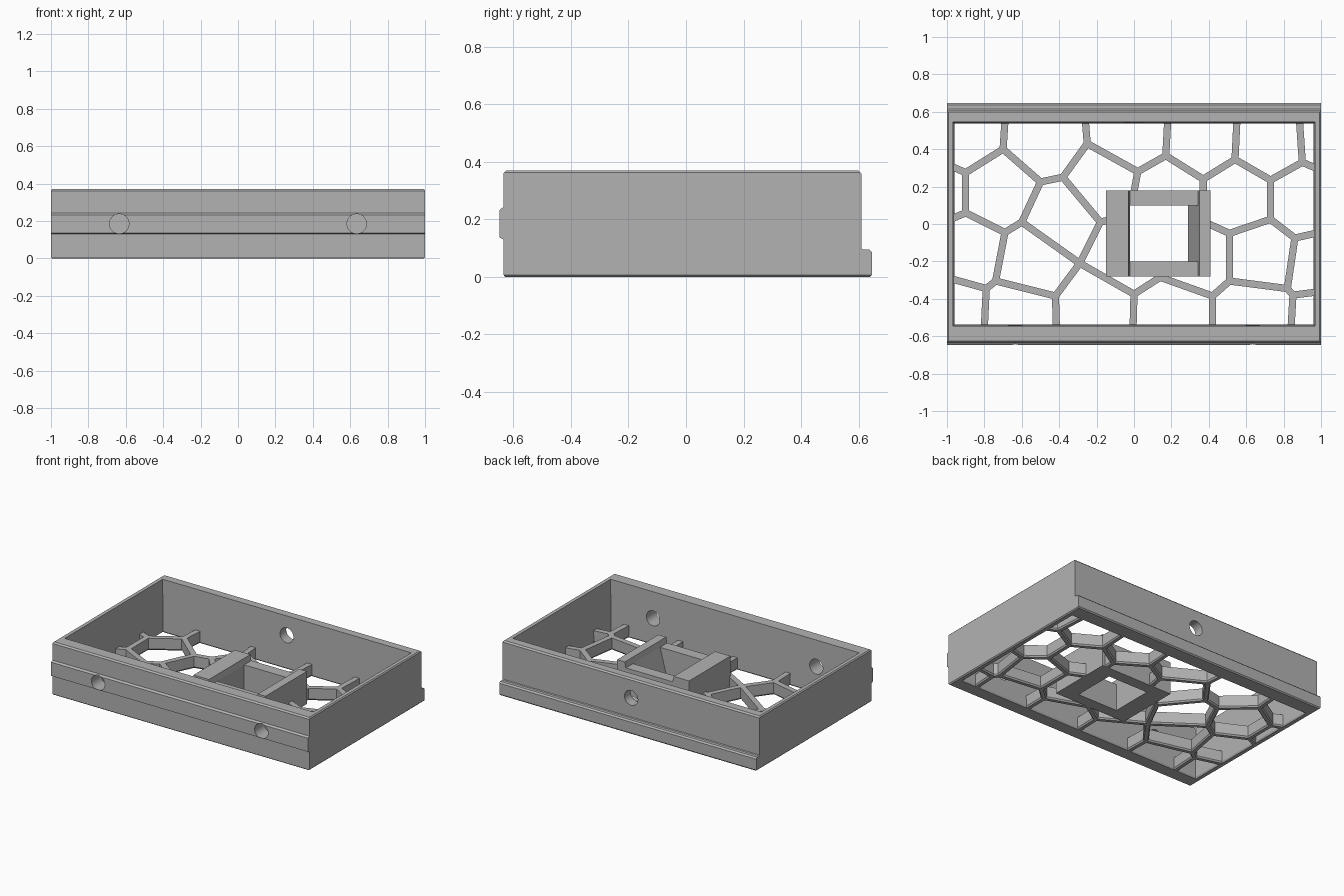
import bpy, bmesh, math
from mathutils import Vector

cube = bpy.data.objects.get("Cube")
if cube:
    bpy.data.objects.remove(cube, do_unlink=True)

grey = bpy.data.materials.new("plain grey")
grey.use_nodes = True
GREY = (0.45, 0.45, 0.45, 1)
grey.diffuse_color = GREY
grey.node_tree.nodes["Principled BSDF"].inputs["Base Color"].default_value = GREY


def finish(bm, name):
    bmesh.ops.recalc_face_normals(bm, faces=bm.faces)
    mesh = bpy.data.meshes.new(name)
    bm.to_mesh(mesh)
    bm.free()
    mesh.materials.append(grey)
    obj = bpy.data.objects.new(name, mesh)
    bpy.context.collection.objects.link(obj)
    return obj


def loft(bm, rings):
    """Skin matching rings of points and cap both ends."""
    rows = [[bm.verts.new(p) for p in ring] for ring in rings]
    n = len(rows[0])
    for low, high in zip(rows, rows[1:]):
        for i in range(n):
            j = (i + 1) % n
            bm.faces.new((low[i], low[j], high[j], high[i]))
    bm.faces.new(rows[0][::-1])
    bm.faces.new(rows[-1])


def lofted(name, rings):
    bm = bmesh.new()
    loft(bm, rings)
    return finish(bm, name)


def rectangle(x, y, z):
    return [(-x, -y, z), (x, -y, z), (x, y, z), (-x, y, z)]


def cut(obj, cutter):
    cutter.hide_render = True
    mod = obj.modifiers.new("cut", "BOOLEAN")
    mod.operation = "DIFFERENCE"
    mod.solver = "EXACT"
    mod.object = cutter
    bpy.context.view_layer.objects.active = obj
    bpy.ops.object.modifier_apply(modifier=mod.name)
    bpy.data.objects.remove(cutter, do_unlink=True)


# Tray body: side section with front ridge and back lip, swept across x
H = 0.37
section = [(-0.63, 0), (-0.635, 0.008), (-0.635, 0.13), (-0.648, 0.137), (-0.648, 0.233),
           (-0.635, 0.243), (-0.635, 0.36), (-0.625, H), (0.6, H), (0.61, 0.36),
           (0.61, 0.1), (0.615, 0.095), (0.637, 0.095), (0.647, 0.085),
           (0.647, 0.008), (0.64, 0)]
bm = bmesh.new()
loft(bm, [[(x, y, z) for y, z in section] for x in (-1, 1)])
ends = [e for e in bm.edges
        if abs(e.verts[0].co.x - e.verts[1].co.x) < 0.01
        and all(v.co.z < 0.001 or v.co.z > H - 0.001 for v in e.verts)]
bmesh.ops.bevel(bm, geom=ends, offset=0.007, segments=1, affect="EDGES")
body = finish(bm, "tray_body")

# Open middle, slightly tapered, with a chamfer at the floor
cut(body, lofted("cavity", [rectangle(0.972, 0.549, -0.01), rectangle(0.96, 0.537, 0.01),
                            rectangle(0.968, 0.545, 0.4)]))


# Round holes through the front and back walls
def hole(x, y, z):
    ring = [(x + 0.052 * math.cos(a), z + 0.052 * math.sin(a))
            for a in (math.tau * i / 48 for i in range(48))]
    cut(body, lofted("hole", [[(px, y + d, pz) for px, pz in ring] for d in (-0.1, 0.1)]))


for side in (-1, 1):
    hole(side * 0.635, -0.6, 0.185)
hole(0, 0.6, 0.235)

# Centre holder: two raised bars over a box, with a sloped opening
bars = [(-0.15, 0), (0.41, 0), (0.41, 0.23), (0.35, 0.23), (0.342, 0.19),
        (-0.022, 0.19), (-0.03, 0.23), (-0.15, 0.23)]
opening = [(-0.022, -0.1), (0.26, -0.1), (0.29, 0), (0.342, 0.19), (0.342, 0.3), (-0.022, 0.3)]
holder = lofted("centre_holder", [[(x, y, z) for x, z in bars] for y in (-0.28, 0.18)])
cut(holder, lofted("opening", [[(x, y, z) for x, z in opening] for y in (-0.2, 0.1)]))

# Floor lattice: joints, and the ribs that link them
joints = dict(
    A=(-.7, .4), B=(-.9, .275), C=(-.5, .225), D=(-.38, .25), E=(-.25, .43), F=(.02, .28),
    G=(.17, .365), H=(.37, .24), I=(.54, .345), J=(.73, .235), K=(.9, .33), L=(.73, .025),
    M=(.51, -.05), N=(.86, -.075), O=(.82, -.345), P=(.85, -.38), Q=(.51, -.305),
    R=(.42, -.385), S=(.14, -.285), T=(0, -.375), U=(-.29, -.21), V=(-.6, .01),
    W=(-.18, .01), X=(-.42, -.385), Y=(-.74, -.305), Z=(-.79, -.345),
    a=(-.69, -.045), b=(-.9, .06))
links = ("AB AC CD DE EF FG GH HI IJ JK JL LM LN NO OP OQ QM QR RS ST TU UV UW WD "
         "UX XY YZ Ya aV VC ab bB").split()
# Ribs that run out to a wall or to the holder
stubs = dict(A=[(-.69, .55)], B=[(-.97, .305)], E=[(-.26, .55)], F=[(0, .17)], G=[(.18, .55)],
             H=[(.37, .17)], I=[(.55, .55)], K=[(.885, .55), (.97, .3)], M=[(.4, 0)],
             N=[(.97, -.05)], P=[(.97, -.365), (.84, -.55)], R=[(.42, -.55)],
             T=[(-.005, -.55)], W=[(-.14, .02)], X=[(-.415, -.55)],
             Z=[(-.8, -.55), (-.97, -.295)], b=[(-.97, .03)])
rib_section = [(-0.012, 0), (0.012, 0), (0.019, 0.01), (0.019, 0.085),
               (-0.019, 0.085), (-0.019, 0.01)]


def rib(bm, start, end, overrun):
    p, q = Vector((*start, 0)), Vector((*end, 0))
    along = (q - p).normalized()
    across = Vector((-along.y, along.x, 0))
    loft(bm, [[c + across * s + Vector((0, 0, z)) for s, z in rib_section]
              for c in (p - along * 0.01, q + along * overrun)])


bm = bmesh.new()
for one, two in links:
    rib(bm, joints[one], joints[two], 0.01)
for name, ends in stubs.items():
    for end in ends:
        rib(bm, joints[name], end, 0)
finish(bm, "floor_lattice")

# Smooth only the round hole walls
bpy.ops.object.select_all(action="DESELECT")
body.select_set(True)
bpy.context.view_layer.objects.active = body
bpy.ops.object.shade_smooth_by_angle(angle=math.radians(20))
